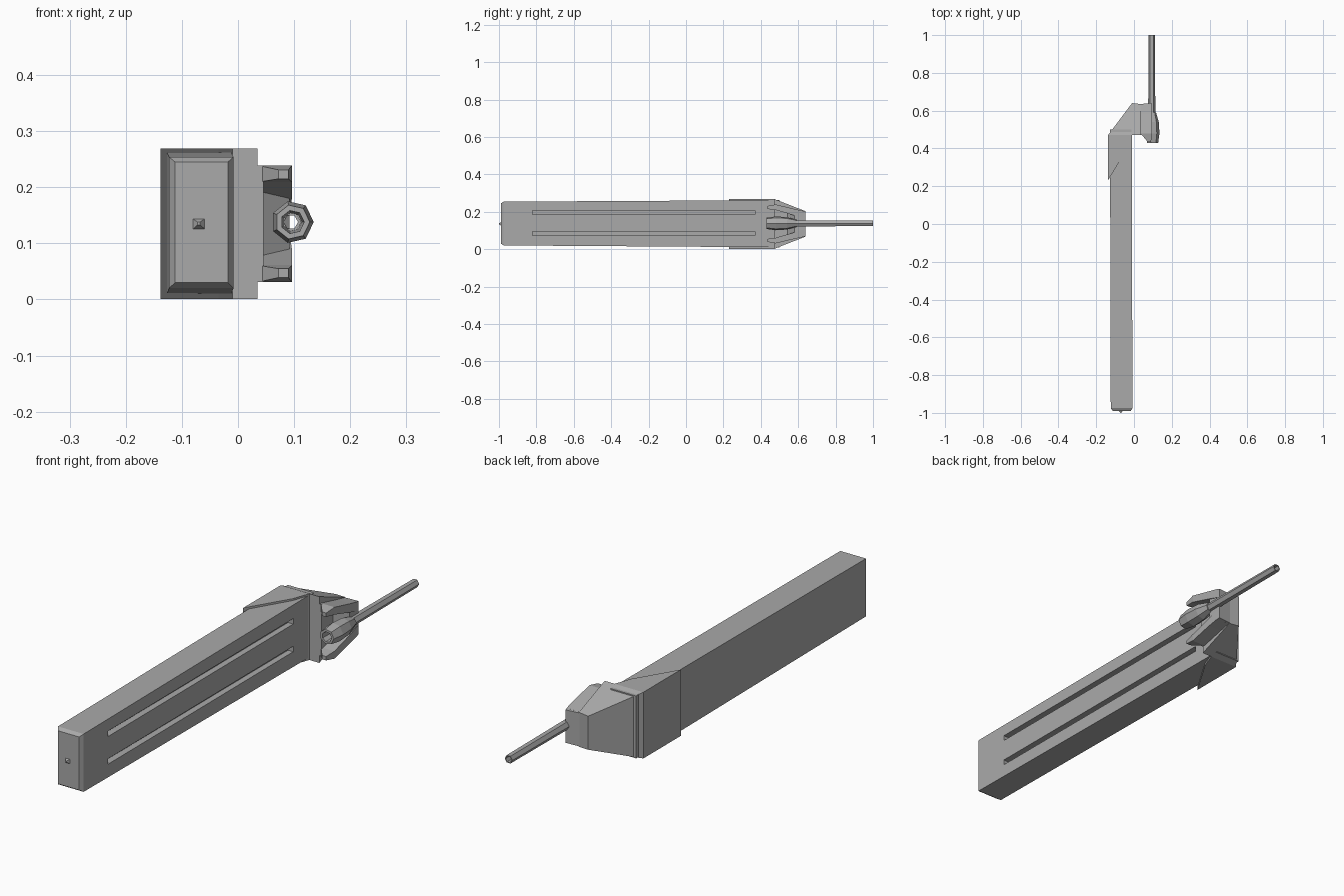
import bpy, bmesh, math
from mathutils import Vector

cube = bpy.data.objects.get("Cube")
if cube:
    bpy.data.objects.remove(cube)

grey = bpy.data.materials.new("plain_grey")
grey.use_nodes = True
colour = (0.4, 0.4, 0.4, 1)
grey.diffuse_color = colour
grey.node_tree.nodes["Principled BSDF"].inputs["Base Color"].default_value = colour
MID = 0.135


def finish(bm, name):
    bmesh.ops.recalc_face_normals(bm, faces=bm.faces)
    mesh = bpy.data.meshes.new(name)
    bm.to_mesh(mesh)
    bm.free()
    mesh.materials.append(grey)
    obj = bpy.data.objects.new(name, mesh)
    bpy.context.collection.objects.link(obj)
    return obj


def loft(name, rings, closed=False):
    """Skin a list of matching rings, capped unless they form a loop."""
    bm = bmesh.new()
    loops = [[bm.verts.new(p) for p in ring] for ring in rings]
    pairs = list(zip(loops, loops[1:]))
    if closed:
        pairs.append((loops[-1], loops[0]))
    else:
        bm.faces.new(loops[0])
        bm.faces.new(loops[-1])
    n = len(loops[0])
    for a, b in pairs:
        for i in range(n):
            j = (i + 1) % n
            bm.faces.new((a[i], a[j], b[j], b[i]))
    return finish(bm, name)


def rect(y, x0, x1, z0, z1):
    return [(x0, y, z0), (x1, y, z0), (x1, y, z1), (x0, y, z1)]


def plan(name, outline, half):
    """Extrude an xy outline about mid height; half gives the height at y."""
    return loft(name, [[(x, y, MID + s * half(y)) for x, y in outline] for s in (-1, 1)])


# Long blade with a bevelled nose
blade = loft("blade", [
    rect(-0.99, -0.112, -0.018, 0.03, 0.245),
    rect(-0.975, -0.123, -0.008, 0.02, 0.254),
    rect(0.50, -0.127, -0.012, 0.01, 0.262)])

# Twin slots cut into the left side
for z in (0.083, 0.195):
    cutter = loft("slot_cutter", [rect(y, -0.035, 0.02, z - 0.011, z + 0.011) for y in (-0.82, 0.37)])
    cutter.hide_render = True
    mod = blade.modifiers.new("slot", "BOOLEAN")
    mod.object = cutter
    mod.operation = "DIFFERENCE"
    mod.solver = "EXACT"
    bpy.context.view_layer.objects.active = blade
    bpy.ops.object.modifier_apply(modifier=mod.name)
    bpy.data.objects.remove(cutter)

# Small point on the nose
loft("nose_point", [rect(-1.0, -0.072, -0.068, 0.133, 0.138),
                    rect(-0.985, -0.084, -0.055, 0.122, 0.146)])


# Sleeve and the tapered elbow behind it
def taper(y):
    return 0.134 - max(0, y - 0.47) * 0.39


plan("sleeve", [(-0.138, 0.23), (-0.138, 0.47), (-0.01, 0.47), (-0.035, 0.40)], taper)
plan("elbow", [(-0.138, 0.47), (-0.01, 0.64), (0.035, 0.635), (0.035, 0.47)], taper)


# Clip: back block with a pair of forward claws
def clip_half(y):
    return 0.104 - max(0, y - 0.47) * 0.22


plan("clip_block", [(0.03, 0.53), (0.03, 0.635), (0.092, 0.64), (0.092, 0.58)], clip_half)
for name, s in (("upper_claw", 1), ("lower_claw", -1)):
    loft(name, [rect(y, x0, x1, MID + s * a, MID + s * b) for y, x0, x1, a, b in (
        (0.435, 0.072, 0.09, 0.08, 0.096),
        (0.48, 0.035, 0.096, 0.074, 0.104),
        (0.58, 0.035, 0.096, 0.045, 0.08),
        (0.63, 0.035, 0.094, 0.03, 0.069))])
plan("clip_web", [(0.03, 0.47), (0.03, 0.6), (0.045, 0.6), (0.045, 0.47)], clip_half)


# Hollow barrel and the thin tube leading back from it
def ring(y, r, x, sides):
    return [(x + r * math.cos(2 * math.pi * i / sides), y,
             MID + 0.003 + r * math.sin(2 * math.pi * i / sides)) for i in range(sides)]


loft("barrel", [ring(y, r, 0.097, 7) for y, r in (
    (0.43, 0.021), (0.43, 0.031), (0.48, 0.038), (0.54, 0.034),
    (0.59, 0.02), (0.59, 0.016))], closed=True)
loft("tube", [ring(y, r, 0.094, 6) for y, r in (
    (0.57, 0.013), (0.57, 0.019), (1.0, 0.017), (1.0, 0.013))], closed=True)
